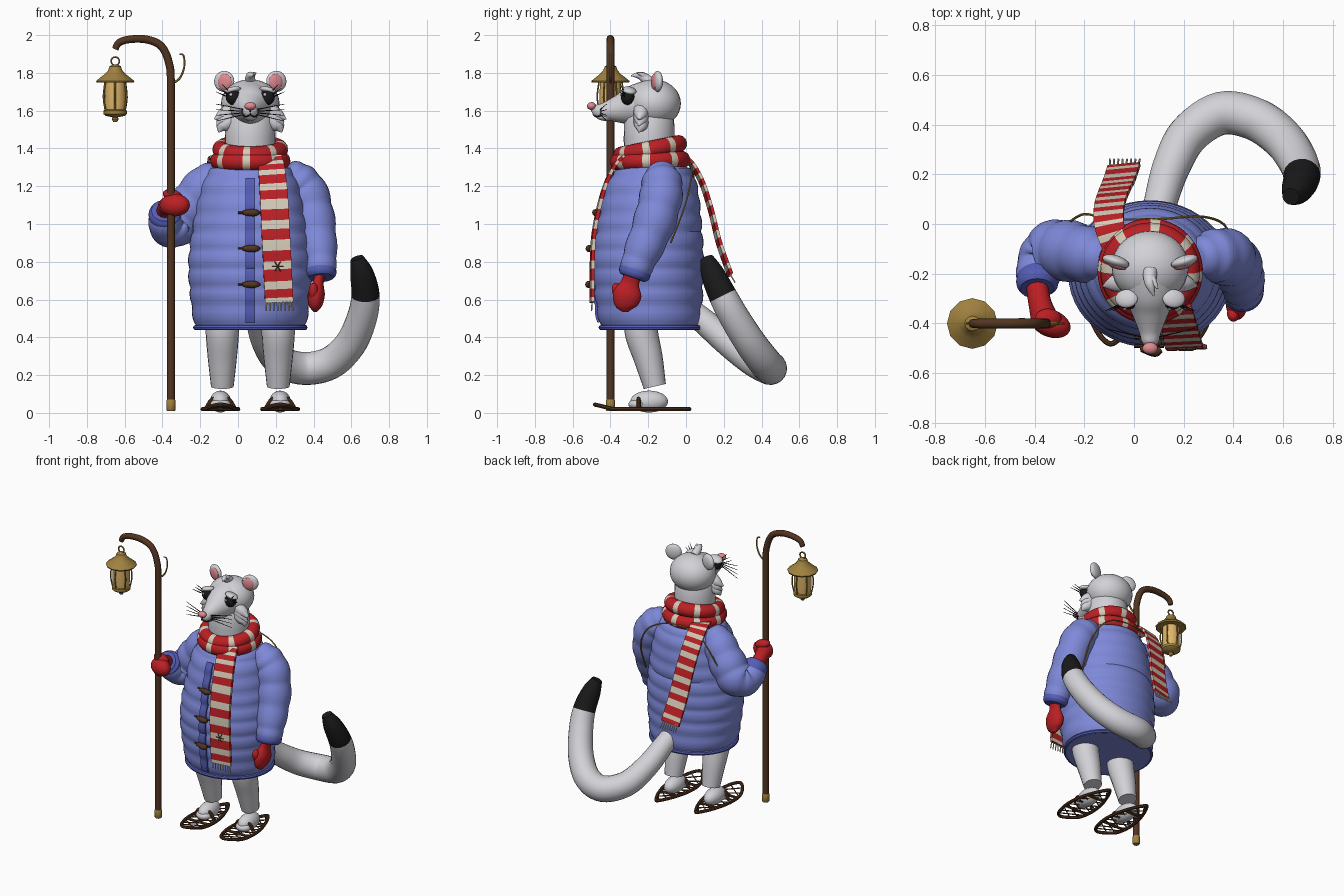
import bpy, bmesh
from math import sin, cos, pi, sqrt
from mathutils import Vector, Matrix, Euler

if "Cube" in bpy.data.objects:
    bpy.data.objects.remove(bpy.data.objects["Cube"])


def material(name, *rgb):
    m = bpy.data.materials.new(name)
    m.use_nodes = True
    m.diffuse_color = (*rgb, 1)
    m.node_tree.nodes["Principled BSDF"].inputs["Base Color"].default_value = (*rgb, 1)
    return m


FUR = material("pale fur", .64, .64, .68)
BLUE = material("coat blue", .21, .25, .69)
TRIM = material("trim blue", .09, .11, .46)
RED = material("wool red", .50, .014, .018)
CREAM = material("wool cream", .66, .60, .48)
WOOD = material("dark wood", .085, .035, .015)
BLACK = material("black", .01, .01, .011)
BRASS = material("brass", .35, .22, .05)
GLOW = material("lantern glass", .75, .47, .14)
PINK = material("pink skin", .75, .25, .28)
CX = 0.065          # body centre line
made = []


def finish(name, bm, *mats):
    bmesh.ops.recalc_face_normals(bm, faces=bm.faces)
    me = bpy.data.meshes.new(name)
    bm.to_mesh(me)
    bm.free()
    for m in mats:
        me.materials.append(m)
    ob = bpy.data.objects.new(name, me)
    bpy.context.collection.objects.link(ob)
    made.append(ob)
    return ob


def skin(name, rings, mats, rule=None, closed=False):
    """Bridge a list of point rings; rule(t) picks the material along the length."""
    bm = bmesh.new()
    vs = [[bm.verts.new(p) for p in r] for r in rings]
    n, k = len(vs), len(vs[0])
    for i in range(n if closed else n - 1):
        a, b = vs[i], vs[(i + 1) % n]
        for j in range(k):
            f = bm.faces.new((a[j], a[(j + 1) % k], b[(j + 1) % k], b[j]))
            f.material_index = rule((i + .5) / n) if rule else 0
    if not closed:
        bm.faces.new(vs[0])
        bm.faces.new(vs[-1]).material_index = rule(1) if rule else 0
    return finish(name, bm, *mats)


def spline(pts, n, closed=False):
    """Catmull-Rom through points of any dimension."""
    m, out = len(pts), []
    get = lambda i: pts[i % m] if closed else pts[max(0, min(m - 1, i))]
    for i in range(m if closed else m - 1):
        q = [get(i + d) for d in (-1, 0, 1, 2)]
        for s in range(n):
            t = s / n
            out.append([b + .5 * t * (c - a + t * (2 * a - 5 * b + 4 * c - d + t * (3 * (b - c) + d - a)))
                        for a, b, c, d in zip(*q)])
    return out if closed else out + [list(pts[-1])]


def sweep(name, pts, mats, n=6, sides=12, rule=None, closed=False, side=(1, 0, 0),
          section=None, puffs=0):
    """Sweep a section along a smooth path of (x, y, z, radius)."""
    sec = section or [(cos(2 * pi * j / sides), sin(2 * pi * j / sides)) for j in range(sides)]
    path = spline(pts, n, closed)
    P = [Vector(p[:3]) for p in path]
    u, rings, m = Vector(side), [], len(P)
    for i, p in enumerate(P):
        nxt = P[(i + 1) % m] if closed else P[min(i + 1, m - 1)]
        prv = P[i - 1] if closed or i else P[0]
        t = (nxt - prv).normalized()
        u = u - t * u.dot(t)
        if u.length < 1e-3:
            u = t.orthogonal()
        u.normalize()
        w = t.cross(u)
        r = path[i][3] * (1 + (.08 * abs(sin(pi * puffs * i / (m - 1))) if puffs else 0))
        rings.append([p + (u * a + w * b) * r for a, b in sec])
    return skin(name, rings, mats if isinstance(mats, tuple) else (mats,), rule, closed)


def line(name, a, b, r, mat, r2=None):
    return sweep(name, [(*a, r), (*b, r if r2 is None else r2)], mat, n=1, sides=6)


def ball(name, loc, size, mat, rot=(0, 0, 0), seg=24):
    bm = bmesh.new()
    mx = Matrix.LocRotScale(Vector(loc), Euler(rot), Vector(size))
    bmesh.ops.create_uvsphere(bm, u_segments=seg, v_segments=seg // 2, radius=1, matrix=mx)
    return finish(name, bm, mat)


def lathe(name, profile, x, y, mat, sides=24):
    ring = lambda r, z: [(x + r * cos(2 * pi * j / sides), y + r * sin(2 * pi * j / sides), z) for j in range(sides)]
    return skin(name, [ring(r, z) for r, z in profile], (mat,))


# Coat: quilted elliptical body
COAT = spline([(.44, .285, .26, -.185), (.7, .315, .28, -.2), (.9, .308, .277, -.197),
               (1.2, .25, .23, -.18), (1.32, .18, .16, -.17), (1.38, .12, .11, -.17)], 14)


def coat_at(z):
    row = min(COAT, key=lambda c: abs(c[0] - z))
    puff = .013 * sqrt(abs(sin(pi * (z - .47) / .098))) if .47 < z < 1.3 else 0
    return row[1] + puff, row[2] + puff, row[3]


rings = []
for z, *_ in COAT:
    rx, ry, yc = coat_at(z)
    rings.append([(CX + rx * cos(a * pi / 24), yc + ry * sin(a * pi / 24), z) for a in range(48)])
skin("coat_body", rings, (BLUE,))
hem = [(CX + .289 * cos(a), -.185 + .264 * sin(a), .452, .014) for a in [k * pi / 12 for k in range(24)]]
sweep("coat_hem", hem, TRIM, n=2, sides=8, closed=True, side=(0, 0, 1))
# Button placket and toggles
flap = [(CX, coat_at(z)[2] - coat_at(z)[1] - .002, z, .025) for z in [.48 + .019 * k for k in range(41)]]
sweep("coat_placket", flap, TRIM, n=1, section=[(-1, -.35), (1, -.35), (1, .35), (-1, .35)])
for z in (1.06, .87, .68):
    y = coat_at(z)[2] - coat_at(z)[1] - .018
    sweep("toggle", [(.025, y, z, .009), (.045, y, z, .016), (.085, y - .01, z, .019), (.108, y, z, .012)], WOOD, side=(0, 0, 1))
    line("toggle_loop", (.0, y + .012, z), (.12, y + .012, z), .006, WOOD)

# Sleeves, cuffs and mittens
sweep("left_sleeve", [(.25, -.14, 1.28, .06), (.30, -.13, 1.24, .095), (.365, -.13, 1.16, .107), (.405, -.17, 1.0, .106),
                      (.43, -.24, .83, .09), (.437, -.275, .74, .075)], BLUE, n=10, sides=24, puffs=6)
sweep("left_cuff", [(.434, -.262, .765, .082), (.437, -.275, .735, .085), (.438, -.282, .715, .07)], TRIM, sides=24)
sweep("left_mitten", [(.435, -.28, .74, .05), (.425, -.295, .69, .048), (.415, -.31, .63, .075),
                      (.41, -.32, .57, .06), (.41, -.32, .535, .015)], RED, sides=16,
      section=[(.6 * cos(k * pi / 8), sin(k * pi / 8)) for k in range(16)])
ball("left_thumb", (.40, -.36, .64), (.026, .03, .05), RED, (.35, 0, 0))
sweep("right_sleeve", [(-.10, -.14, 1.28, .06), (-.16, -.13, 1.22, .1), (-.25, -.11, 1.10, .115), (-.325, -.11, 1.0, .115),
                       (-.375, -.17, .99, .095), (-.39, -.235, 1.05, .075)], BLUE, n=10, sides=24, puffs=6)
sweep("right_cuff", [(-.385, -.21, 1.03, .082), (-.39, -.24, 1.055, .084), (-.39, -.26, 1.07, .068)], TRIM, sides=24)
sweep("right_wrist", [(-.39, -.24, 1.06, .045), (-.38, -.31, 1.09, .046), (-.36, -.38, 1.1, .055)], RED)
ball("right_mitten", (-.335, -.40, 1.10), (.083, .055, .06), RED, (0, 0, -.35))
ball("right_thumb", (-.345, -.38, 1.15), (.055, .04, .032), RED, (0, .3, 0))
sweep("mitten_cord", [(.375, -.08, .9, .005), (.365, -.005, 1.1, .005), (.27, .03, 1.26, .005), (.1, .02, 1.33, .005),
                      (-.1, .02, 1.31, .005), (-.2, .04, 1.24, .005), (-.27, .0, 1.08, .005)], BRASS, sides=6)

# Legs, feet and snowshoes
for tag, s in (("right", -1), ("left", 1)):
    x = CX + s * .148
    sweep(tag + "_leg", [(x, -.24, .52, .09), (x, -.235, .42, .088), (x, -.2, .29, .077), (x, -.165, .14, .06)], FUR, sides=20)
    fx = x + s * .01
    ball(tag + "_foot", (fx, -.195, .06), (.056, .1, .058), FUR)
    ball(tag + "_toes", (fx, -.25, .045), (.055, .055, .032), FUR)
    half = lambda q: .095 * max(0, sin(pi * q ** .8)) ** .75
    at = lambda q, d: (fx + d * half(q), -.482 + .5 * q, .02 + .12 * max(0, .2 - q))
    qs = [(1 - cos(pi * k / 14)) / 2 for k in range(15)]
    frame = [(*at(q, 1), .011) for q in qs] + [(*at(q, -1), .011) for q in qs[13:0:-1]]
    sweep(tag + "_snowshoe_frame", frame, WOOD, n=2, sides=8, closed=True, side=(0, 0, 1))
    for k in range(8):
        q = .08 + .1 * k
        for d in (-1, 1):
            line(tag + "_snowshoe_web", at(q, d), at(min(q + .2, .98), -d), .004, WOOD)
    for q in (.32, .72):
        line(tag + "_snowshoe_bar", at(q, 1), at(q, -1), .009, WOOD)
    sweep(tag + "_binding", [(fx - .075, -.25, .025, .011), (fx - .045, -.25, .07, .011), (fx, -.25, .083, .011),
                             (fx + .045, -.25, .07, .011), (fx + .075, -.25, .025, .011)], WOOD, sides=8)

# Tail with a black tip
sweep("tail", [(.08, -.02, .58, .06), (.11, .1, .48, .068), (.15, .23, .37, .076), (.22, .36, .275, .083), (.35, .445, .235, .087),
               (.49, .42, .265, .087), (.595, .345, .365, .084), (.655, .26, .5, .08), (.675, .195, .62, .075),
               (.655, .14, .74, .062), (.63, .11, .82, .035)], (FUR, BLACK), n=6, sides=20,
      rule=lambda t: int(t > .79))

# Head
lathe("neck", [(.13, 1.28), (.135, 1.45), (.132, 1.56), (.1, 1.62)], CX, -.195, FUR)
ball("head", (CX, -.172, 1.638), (.155, .145, .128), FUR, seg=32)
sweep("snout", [(CX, -.2, 1.637, .125), (CX, -.28, 1.625, .108), (CX, -.35, 1.61, .078), (CX, -.43, 1.598, .046),
                (CX, -.475, 1.598, .033), (CX, -.497, 1.6, .01)], FUR, sides=24)
ball("chin", (CX, -.425, 1.568), (.035, .05, .022), FUR)
ball("nose", (CX, -.5, 1.624), (.031, .024, .021), PINK)
sweep("forelock", [(CX, -.19, 1.75, .03), (CX, -.24, 1.785, .022), (CX + .015, -.29, 1.785, .003)], FUR)
sweep("crown_tuft", [(CX - .01, -.2, 1.74, .025), (CX + .01, -.225, 1.785, .016), (CX + .03, -.26, 1.80, .003)], FUR)
line("mouth_centre", (CX, -.5, 1.605), (CX, -.49, 1.58), .004, BLACK)
for tag, s in (("right", -1), ("left", 1)):
    X = lambda d: CX + s * d
    ball(tag + "_ear", (X(.138), -.15, 1.755), (.056, .024, .056), FUR, (0, 0, s * .3))
    ball(tag + "_inner_ear", (X(.135), -.168, 1.753), (.039, .013, .041), PINK, (0, 0, s * .3))
    ball(tag + "_eye", (X(.09), -.308, 1.672), (.04, .036, .042), BLACK)
    ball(tag + "_eye_glint", (X(.09) - .012, -.343, 1.685), (.008, .005, .009), FUR, seg=12)
    ball(tag + "_brow", (X(.095), -.30, 1.707), (.047, .038, .018), FUR, (-.2, s * .25, 0))
    for k in range(3):
        line(tag + "_lash", (X(.11 + .008 * k), -.325, 1.70 - .012 * k),
             (X(.15 + .016 * k), -.35, 1.74 - .02 * k), .004, BLACK, .001)
    for k in range(4):
        line(tag + "_whisker", (X(.03), -.455, 1.605 - .008 * k), (X(.18), -.42, 1.635 - .03 * k), .003, BLACK, .0015)
    sweep(tag + "_mouth", [(CX, -.49, 1.58, .004), (X(.022), -.475, 1.568, .004), (X(.042), -.44, 1.578, .003)], BLACK, sides=6)
    for k in range(3):
        sweep(tag + "_cheek_tuft", [(X(.1), -.235, 1.6 - .025 * k, .045), (X(.15), -.24, 1.575 - .03 * k, .032),
                                    (X(.19 - .012 * k), -.25, 1.555 - .035 * k, .003)], FUR, sides=10)

# Scarf: two striped wraps and two hanging ends
band = lambda count, share: (lambda t: int((t * count) % 1 < share))
for name, z0, tilt, rx, ry, r in (("scarf_upper_wrap", 1.395, .03, .155, .15, .046),
                                  ("scarf_lower_wrap", 1.335, .005, .165, .165, .048)):
    loop = [(CX + rx * sin(a), -.19 - ry * cos(a), z0 - tilt * cos(a), r) for a in [k * pi / 8 - .2 for k in range(16)]]
    sweep(name, loop, (RED, CREAM), n=4, sides=14, rule=band(8, .3), closed=True, side=(0, 0, 1))
flat = [(-1, -.13), (1, -.13), (1, .13), (-1, .13)]
sweep("scarf_front_end", [(.17, -.33, 1.36, .06), (.178, -.39, 1.29, .07), (.19, -.445, 1.15, .074), (.2, -.487, .95, .075),
                          (.21, -.497, .75, .075), (.218, -.497, .585, .075)], (RED, CREAM), n=18, section=flat, rule=band(9.5, .45))
sweep("scarf_back_end", [(-.07, -.1, 1.35, .055), (-.1, .0, 1.345, .06), (-.098, .075, 1.24, .062), (-.08, .13, 1.08, .064),
                         (-.06, .175, .9, .066), (-.04, .235, .73, .066)], (RED, CREAM), n=18, section=flat, rule=band(11, .45))
for k in range(8):
    d = (k - 3.5) / 3.7
    line("front_fringe", (.218 + d * .07, -.497, .59), (.22 + d * .075, -.5, .54), .004, CREAM)
    line("back_fringe", (-.04 + d * .06, .233, .735), (-.037 + d * .064, .26, .69), .004, CREAM)
for k in range(3):
    d = Vector((cos(k * pi / 3), 0, sin(k * pi / 3))) * .03
    mid = Vector((.21, -.508, .775))
    line("snowflake_arm", mid - d, mid + d, .003, WOOD)

# Walking staff
SX, SY = -.355, -.40
sweep("staff", [(SX, SY, .03, .021), (SX, SY, .6, .021), (SX, SY, 1.2, .021), (SX, SY, 1.72, .021), (SX - .01, SY, 1.85, .021),
                (-.405, SY, 1.94, .021), (-.48, SY, 1.976, .021), (-.57, SY, 1.978, .02), (-.63, SY, 1.96, .019),
                (-.65, SY, 1.925, .017)], WOOD, sides=12)
lathe("staff_ferrule", [(.02, .01), (.024, .015), (.024, .065), (.021, .07)], SX, SY, BRASS, 12)
sweep("staff_twig", [(SX, SY, 1.74, .006), (-.31, SY, 1.77, .006), (-.285, SY, 1.83, .005), (-.288, SY, 1.89, .005),
                     (-.31, SY, 1.9, .004)], BRASS, sides=6)

# Lantern
LX = -.65
ringpts = [(LX + .022 * cos(k * pi / 4), SY, 1.862 + .022 * sin(k * pi / 4), .005) for k in range(8)]
sweep("lantern_ring", ringpts, BRASS, n=3, sides=6, closed=True, side=(0, 1, 0))
lathe("lantern_cap", [(.098, 1.748), (.102, 1.757), (.06, 1.79), (.038, 1.812), (.03, 1.835), (.01, 1.845)], LX, SY, BRASS, 12)
lathe("lantern_glass", [(.052, 1.59), (.058, 1.64), (.056, 1.75)], LX, SY, GLOW, 16)
lathe("lantern_base", [(.01, 1.54), (.018, 1.555), (.015, 1.565), (.05, 1.572), (.062, 1.582), (.062, 1.6), (.052, 1.606)],
      LX, SY, BRASS, 16)
for k in range(6):
    c, s = cos(k * pi / 3 + .5), sin(k * pi / 3 + .5)
    sweep("lantern_bar", [(LX + r * c, SY + r * s, z, .005) for r, z in ((.056, 1.59), (.07, 1.67), (.06, 1.755))], BRASS, sides=6)

# Smooth shading with sharp edges kept
for ob in bpy.context.selected_objects:
    ob.select_set(False)
for ob in made:
    ob.select_set(True)
bpy.context.view_layer.objects.active = made[0]
bpy.ops.object.shade_smooth_by_angle(angle=.7)
